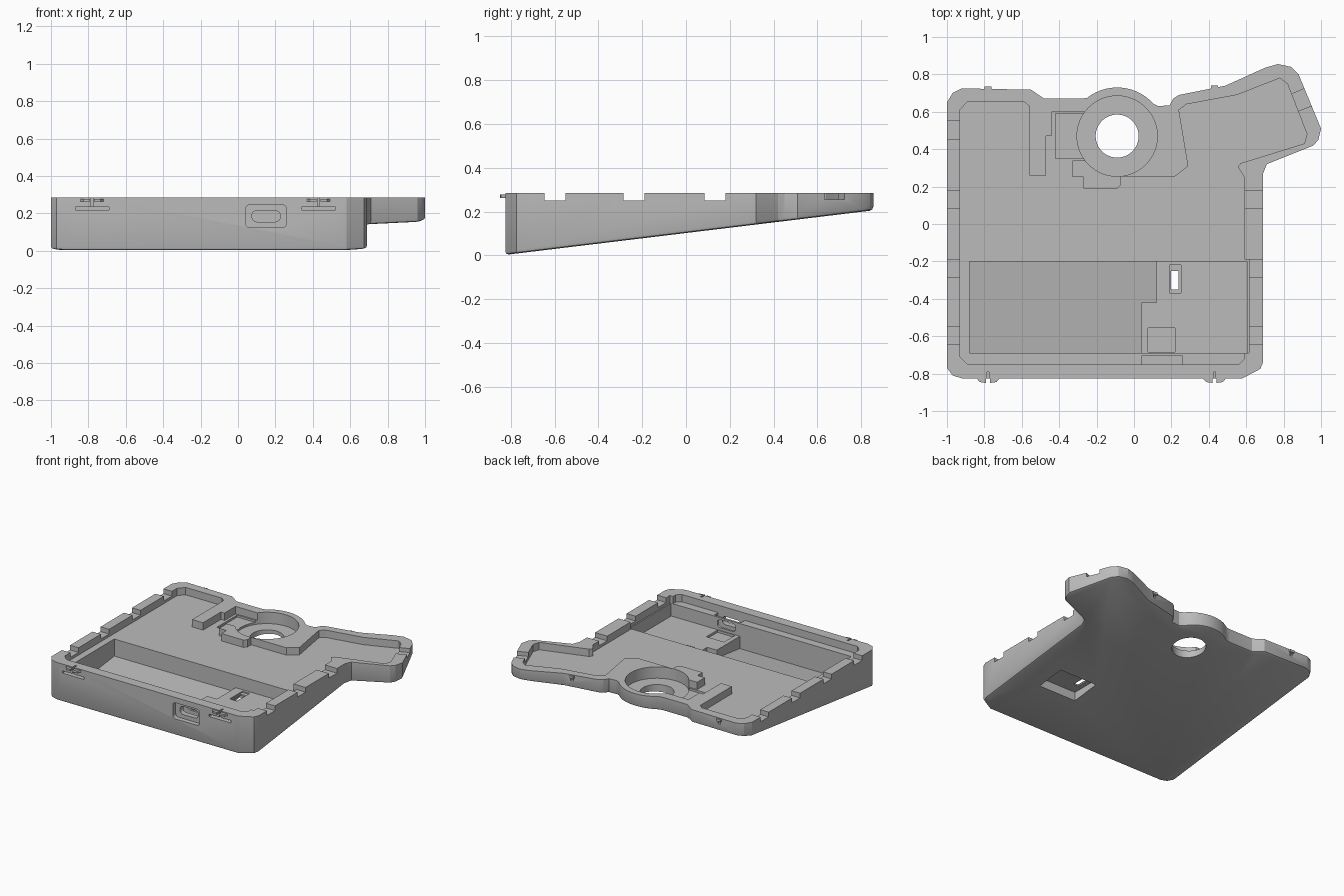
import bpy, bmesh, math

if "Cube" in bpy.data.objects:
    bpy.data.objects.remove(bpy.data.objects["Cube"])

TOP = 0.285      # rim height
FLOOR = 0.23     # main tray floor
CX, CY = -0.09, 0.47   # ring centre

grey = bpy.data.materials.new("plain grey")
grey.use_nodes = True
grey.diffuse_color = (0.5, 0.5, 0.5, 1)
grey.node_tree.nodes["Principled BSDF"].inputs["Base Color"].default_value = (0.5, 0.5, 0.5, 1)


def slope(y):
    """Height of the tilted underside."""
    return 0.002 + (y + 0.825) * 0.121


def prism(name, pts, z0, z1, bevel=0):
    """Upright prism; z0 may be a function of y for a tilted bottom."""
    bm = bmesh.new()
    low = [bm.verts.new((x, y, z0(y) if callable(z0) else z0)) for x, y in pts]
    high = [bm.verts.new((x, y, z1)) for x, y in pts]
    base = bm.faces.new(low)
    bm.faces.new(high)
    n = len(pts)
    for i in range(n):
        j = (i + 1) % n
        bm.faces.new((low[i], low[j], high[j], high[i]))
    bmesh.ops.recalc_face_normals(bm, faces=bm.faces)
    if bevel:
        bmesh.ops.bevel(bm, geom=list(base.edges), offset=bevel, segments=2,
                        profile=0.5, affect='EDGES')
    me = bpy.data.meshes.new(name)
    bm.to_mesh(me)
    bm.free()
    ob = bpy.data.objects.new(name, me)
    bpy.context.collection.objects.link(ob)
    me.materials.append(grey)
    return ob


def rect(x0, x1, y0, y1):
    return [(x0, y0), (x1, y0), (x1, y1), (x0, y1)]


def arc(r, a0, a1, n, cx=CX, cy=CY):
    angles = [math.radians(a0 + (a1 - a0) * i / n) for i in range(n + 1)]
    return [(cx + r * math.cos(a), cy + r * math.sin(a)) for a in angles]


def cut(target, cutter):
    mod = target.modifiers.new("cut", 'BOOLEAN')
    mod.operation = 'DIFFERENCE'
    mod.solver = 'EXACT'
    mod.object = cutter
    bpy.context.view_layer.objects.active = target
    bpy.ops.object.modifier_apply(modifier=mod.name)
    bpy.data.objects.remove(cutter)


def cut_prism(pts, z0, z1=0.5):
    cut(case, prism("cutter", pts, z0, z1))


# Wedge-shaped case body
outline = [(-1, -0.77), (-0.97, -0.81), (-0.92, -0.825), (0.58, -0.825), (0.675, -0.775),
           (0.69, -0.74), (0.69, 0.27), (0.71, 0.32), (0.96, 0.42), (0.985, 0.45),
           (1, 0.51), (0.88, 0.80), (0.84, 0.84), (0.77, 0.855), (0.70, 0.835),
           (0.49, 0.74), (0.24, 0.69), (0.21, 0.67), (0.19, 0.635), (0.13, 0.63)]
outline += arc(0.26, 42, 128, 14)
outline += [(-0.28, 0.67), (-0.48, 0.67), (-0.51, 0.69), (-0.55, 0.718), (-0.92, 0.725),
            (-0.97, 0.70), (-1, 0.65)]
case = prism("case_body", outline, slope, TOP, bevel=0.016)

# Main tray, running round the standing blocks near the ring
tray = [(-0.93, -0.71), (-0.89, -0.75), (0.56, -0.75), (0.59, -0.72), (0.59, -0.69),
        (0.615, -0.69), (0.615, -0.19), (0.59, -0.19), (0.59, 0.25), (0.555, 0.305),
        (0.57, 0.325), (0.91, 0.43), (0.925, 0.48), (0.82, 0.75), (0.78, 0.78),
        (0.55, 0.69), (0.28, 0.64), (0.24, 0.61), (0.29, 0.31), (0.22, 0.255),
        (-0.07, 0.255), (-0.07, 0.21), (-0.09, 0.19), (-0.27, 0.19), (-0.27, 0.25),
        (-0.33, 0.25), (-0.33, 0.34), (-0.25, 0.34), (-0.25, 0.60), (-0.44, 0.60),
        (-0.44, 0.47), (-0.47, 0.47), (-0.47, 0.26), (-0.56, 0.26), (-0.56, 0.63),
        (-0.59, 0.655), (-0.89, 0.655), (-0.93, 0.61)]
cut_prism(tray, FLOOR)

# Front compartment: shallow shelf, then the deep tilted part
cut_prism(rect(-0.88, 0.605, -0.69, -0.2), 0.135)
deep = [(-0.88, -0.69), (0.04, -0.69), (0.04, -0.42), (0.12, -0.42), (0.12, -0.2), (-0.88, -0.2)]
cut_prism(deep, lambda y: slope(y) + 0.025)

# Ring seat, its side pad and the round opening
cut_prism(arc(0.215, 0, 354.375, 63), 0.2)
cut_prism(rect(-0.42, -0.2, 0.35, 0.59), 0.215)
cut_prism(arc(0.115, 0, 352.5, 47), -0.1)

# Switch well underneath, with its slot through the shelf
cut_prism(rect(0.16, 0.47, -0.43, -0.21), -0.1, 0.115)
cut_prism(rect(0.19, 0.25, -0.37, -0.22), 0.126)
cut_prism(rect(0.197, 0.237, -0.35, -0.25), 0.0)

# Socket seat, slot and openings in the front wall
cut_prism(rect(0.075, 0.22, -0.685, -0.555), 0.118)
cut_prism(rect(0.04, 0.26, -0.75, -0.705), 0.12)


def front_opening(x0, x1, z0, z1, y0, y1, r):
    """Rounded-rectangle hole driven along y."""
    pts = []
    for cx, cz, a in ((x1 - r, z1 - r, 0), (x0 + r, z1 - r, 90),
                      (x0 + r, z0 + r, 180), (x1 - r, z0 + r, 270)):
        pts += arc(r, a, a + 90, 4, cx, cz)
    ob = prism("cutter", pts, -y1, -y0)
    for v in ob.data.vertices:
        x, y, z = v.co
        v.co = (x, -z, y)
    # rotated so that the prism axis lies along y
    bm = bmesh.new()
    bm.from_mesh(ob.data)
    bmesh.ops.recalc_face_normals(bm, faces=bm.faces)
    bm.to_mesh(ob.data)
    bm.free()
    cut(case, ob)


front_opening(0.04, 0.26, 0.125, 0.245, -0.9, -0.79, 0.022)
front_opening(0.075, 0.225, 0.155, 0.215, -0.9, -0.69, 0.025)

# Rim notches on both sides
left_rows = (-0.645, -0.285, 0.085, 0.455)
for y in left_rows:
    cut_prism(rect(-1.1, -0.925, y, y + 0.095), 0.25)
for y in left_rows[:3]:
    cut_prism(rect(0.58, 0.8, y, y + 0.095), 0.25)
# Notch at the tip of the arm
cut_prism([(0.83, 0.69), (0.87, 0.60), (0.98, 0.645), (0.94, 0.735)], 0.255)

# Snap clips: slots, slits and small half-round tabs
for label, x in (("right", -0.78), ("left", 0.43)):
    cut_prism(rect(x - 0.09, x + 0.09, -0.9, -0.78), 0.217, 0.235)
    cut_prism(rect(x - 0.006, x + 0.006, -0.9, -0.79), 0.23)
    for side in (-1, 1):
        pts = [(x + side * 0.01, -0.815), (x + side * 0.01, -0.85),
               (x + side * 0.045, -0.845), (x + side * 0.07, -0.815)]
        prism(f"front_tab_{label}_{'inner' if side * x < 0 else 'outer'}", pts, 0.262, 0.277)
    yb = 0.715 if x < 0 else 0.72
    cut_prism(rect(x - 0.012, x + 0.012, yb - 0.015, yb + 0.05), 0.24, 0.262)
    prism(f"back_nub_{label}", rect(x - 0.018, x + 0.018, yb - 0.01, yb + 0.02), 0.262, 0.28)

# Shading
for ob in bpy.context.view_layer.objects:
    ob.select_set(ob == case)
bpy.context.view_layer.objects.active = case
bpy.ops.object.shade_smooth_by_angle(angle=math.radians(25))
